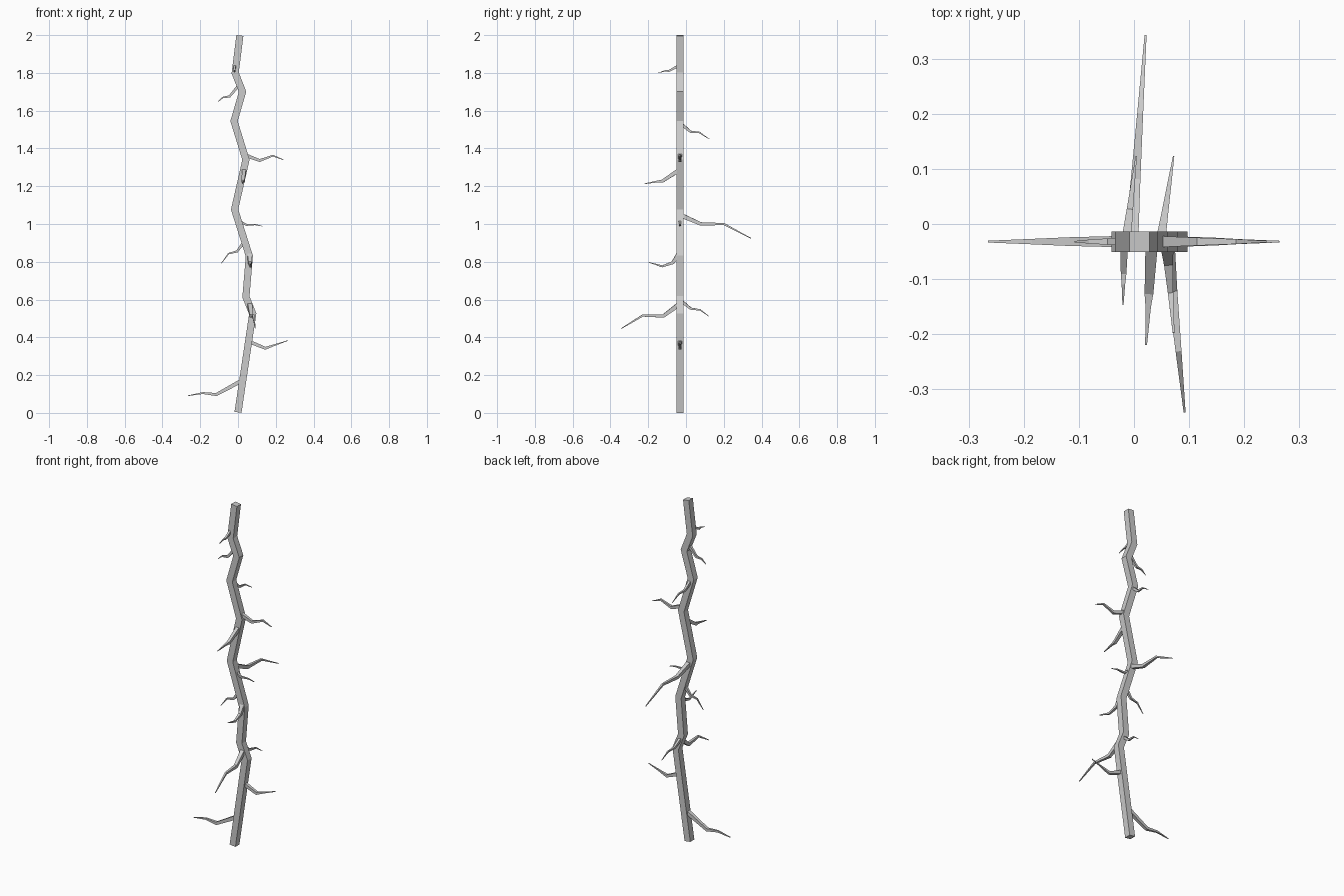
import bpy, bmesh
from mathutils import Vector

if "Cube" in bpy.data.objects:
    bpy.data.objects.remove(bpy.data.objects["Cube"])

YC = -0.032  # depth of the trunk centre line


def sweep(name, pts, halves, ref):
    """Square tube along pts with mitred joints; ref fixes the roll."""
    pts = [Vector(p) for p in pts]
    ref = Vector(ref)
    dirs = [(b - a).normalized() for a, b in zip(pts, pts[1:])]
    bm = bmesh.new()
    rings = []
    for i, (p, h) in enumerate(zip(pts, halves)):
        d0, d1 = dirs[max(i - 1, 0)], dirs[min(i, len(dirs) - 1)]
        t = (d0 + d1).normalized()
        u = t.cross(ref).normalized()
        v = u.cross(t).normalized()
        m = 1 / max(t.dot(d1), 0.5)
        # stretch only the axis lying in the plane of the bend
        bend = d1 - d0
        ku, kv = (m, 1) if abs(bend.dot(u)) > abs(bend.dot(v)) else (1, m)
        rings.append([bm.verts.new(p + u * h * ku * a + v * h * kv * b)
                      for a, b in ((-1, -1), (1, -1), (1, 1), (-1, 1))])
    for r, s in zip(rings, rings[1:]):
        for k in range(4):
            bm.faces.new((r[k], r[(k + 1) % 4], s[(k + 1) % 4], s[k]))
    bm.faces.new(rings[0][::-1])
    bm.faces.new(rings[-1])
    bmesh.ops.recalc_face_normals(bm, faces=bm.faces)
    me = bpy.data.meshes.new(name)
    bm.to_mesh(me)
    bm.free()
    ob = bpy.data.objects.new(name, me)
    bpy.context.collection.objects.link(ob)
    return ob


# crooked trunk (x, z)
trunk = [(0, .003), (.078, .525), (.042, .615), (.06, .83), (-.018, 1.077),
         (.042, 1.34), (-.021, 1.545), (.024, 1.70), (-.015, 1.80), (.01, 1.998)]
sweep("trunk", [(x, YC, z) for x, z in trunk], [.0187] * len(trunk), (0, 1, 0))

# side twigs (x, z), with base half thickness
side = [
    (.011, [(.01, .165), (-.115, .097), (-.185, .105), (-.265, .091)]),
    (.010, [(.06, .377), (.145, .342), (.19, .358), (.264, .383)]),
    (.008, [(.025, .895), (-.005, .855), (-.05, .843), (-.09, .79)]),
    (.007, [(.012, 1.013), (.045, .995), (.09, .997), (.13, .988)]),
    (.010, [(.045, 1.362), (.115, 1.336), (.185, 1.362), (.24, 1.34)]),
    (.008, [(.005, 1.735), (-.045, 1.675), (-.08, 1.67), (-.107, 1.647)]),
]
# front and back twigs (y, z), with x at base and tip
depth = [
    (.007, -.018, -.020, [(-.04, 1.838), (-.09, 1.81), (-.11, 1.811), (-.147, 1.80)]),
    (.008, -.013, .004, [(-.02, 1.525), (.025, 1.488), (.07, 1.485), (.123, 1.45)]),
    (.011, .032, .022, [(-.04, 1.283), (-.125, 1.227), (-.15, 1.225), (-.22, 1.213)]),
    (.012, -.004, .021, [(-.02, 1.043), (.08, 1.0), (.2, 1.0), (.343, .925)]),
    (.011, .06, .072, [(-.04, .84), (-.07, .795), (-.125, .776), (-.198, .797)]),
    (.008, .050, .072, [(-.02, .588), (.025, .552), (.075, .545), (.123, .51)]),
    (.012, .062, .092, [(-.04, .572), (-.12, .513), (-.23, .515), (-.342, .447)]),
]
taper = (1, .72, .45, .15)
for i, (h, p) in enumerate(side):
    sweep(f"side_twig_{i + 1}", [(x, YC, z) for x, z in p],
          [h * t for t in taper], (0, 0, 1))
for i, (h, x0, x1, p) in enumerate(depth):
    pts = [(x0 + (x1 - x0) * (y - p[0][0]) / (p[-1][0] - p[0][0]), y, z) for y, z in p]
    sweep(f"depth_twig_{i + 1}", pts, [h * t for t in taper], (0, 0, 1))
